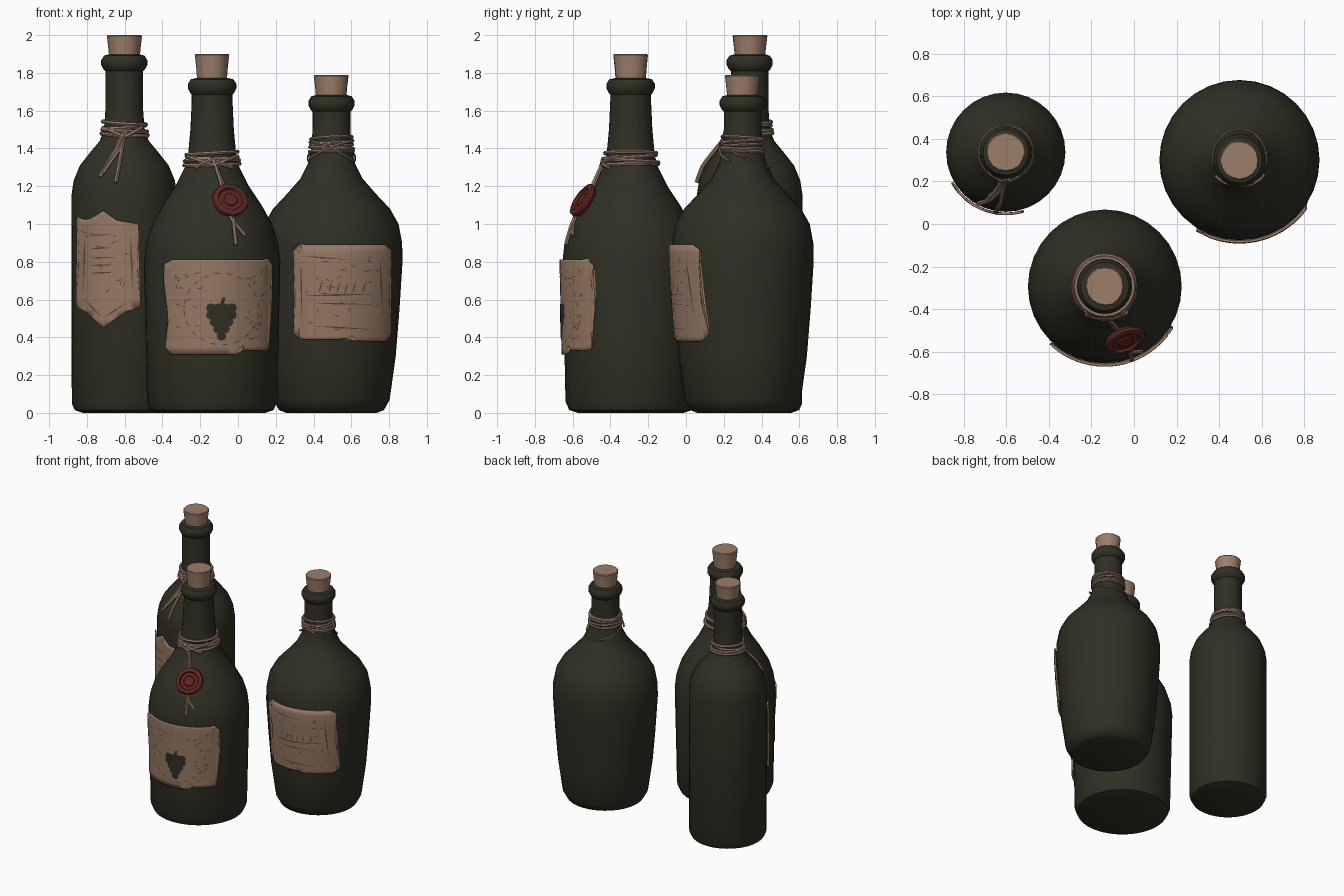
import bpy, bmesh, math, random
from mathutils import Vector

rng = random.Random(4)
if "Cube" in bpy.data.objects:
    bpy.data.objects.remove(bpy.data.objects["Cube"])


def material(name, rgb):
    m = bpy.data.materials.new(name)
    m.use_nodes = True
    m.diffuse_color = (*rgb, 1)
    bsdf = m.node_tree.nodes["Principled BSDF"]
    bsdf.inputs["Base Color"].default_value = (*rgb, 1)
    bsdf.inputs["Roughness"].default_value = 0.7
    return m


GLASS = material("dark green glass", (0.028, 0.029, 0.018))
CORK = material("cork tan", (0.33, 0.21, 0.14))
PAPER = material("aged paper", (0.30, 0.19, 0.125))
TWINE = material("twine", (0.29, 0.195, 0.135))
WAX = material("red wax", (0.115, 0.02, 0.015))
INK = material("faded ink", (0.09, 0.058, 0.038))


def activate(obj):
    bpy.ops.object.select_all(action="DESELECT")
    obj.select_set(True)
    bpy.context.view_layer.objects.active = obj


def finish(name, bm, mat, angle=40):
    me = bpy.data.meshes.new(name)
    bm.to_mesh(me)
    bm.free()
    obj = bpy.data.objects.new(name, me)
    bpy.context.collection.objects.link(obj)
    me.materials.append(mat)
    activate(obj)
    bpy.ops.object.shade_smooth_by_angle(angle=math.radians(angle))
    return obj


def lathe(name, profile, sides, mat, wobble=0.0):
    """Closed solid turned round z from (radius, height) pairs, bottom first."""
    bm = bmesh.new()
    lump = [1 + rng.uniform(-wobble, wobble) for _ in range(sides)]
    rings = [[bm.verts.new((r * lump[i] * math.cos(math.tau * i / sides),
                            r * lump[i] * math.sin(math.tau * i / sides), z))
              for i in range(sides)] for r, z in profile]
    for a, b in zip(rings, rings[1:]):
        for i in range(sides):
            j = (i + 1) % sides
            bm.faces.new((a[i], a[j], b[j], b[i]))
    bm.faces.new(rings[0][::-1])
    bm.faces.new(rings[-1])
    return finish(name, bm, mat)


class Bottle:
    """Turned bottle with rolled lip and cork; also maps points to its skin."""

    def __init__(self, name, x, y, body, lip_z, lip_r, cork_top):
        self.name, self.x, self.y, self.body = name, x, y, body
        neck = body[-1][0]
        lip = [(neck, lip_z - .045), (lip_r - .012, lip_z - .036), (lip_r, lip_z - .012),
               (lip_r, lip_z + .012), (lip_r - .015, lip_z + .036), (.085, lip_z + .042)]
        glass = lathe(name + "_glass", body + lip, 32, GLASS)
        cork = lathe(name + "_cork", [(.078, lip_z), (.084, (lip_z + cork_top) / 2),
                                      (.092, cork_top - .006), (.087, cork_top)], 16, CORK, .025)
        for o in (glass, cork):
            o.location = (x, y, 0)

    def radius(self, z):
        for (r0, z0), (r1, z1) in zip(self.body, self.body[1:]):
            if z0 <= z <= z1:
                return r0 + (r1 - r0) * (z - z0) / max(z1 - z0, 1e-6)
        return self.body[-1][0]

    def polar(self, a, z, off):
        r = self.radius(z) + off
        return Vector((self.x + r * math.sin(a), self.y - r * math.cos(a), z))

    def skin(self, x, z, off):
        s = (x - self.x) / self.radius(z)
        return self.polar(math.asin(max(-.98, min(.98, s))), z, off)


def plate(name, bottle, outlines, mat, off, thick=0.0):
    """Front outlines (x, z), sliced finely and wrapped round the bottle."""
    bm = bmesh.new()
    for pts in outlines:
        bm.faces.new([bm.verts.new((x, 0, z)) for x, z in pts])
    bmesh.ops.triangulate(bm, faces=bm.faces[:])
    for i in range(-32, 34):
        for co, no in (((i * .03, 0, 0), (1, 0, 0)), ((0, 0, i * .05), (0, 0, 1))):
            bmesh.ops.bisect_plane(bm, geom=bm.verts[:] + bm.edges[:] + bm.faces[:],
                                   plane_co=co, plane_no=no)
    for v in bm.verts:
        v.co = bottle.skin(v.co.x, v.co.z, off)
    bm.normal_update()
    for f in bm.faces:
        if f.normal.y > 0:
            f.normal_flip()
    obj = finish(name, bm, mat)
    if thick:
        mod = obj.modifiers.new("thickness", "SOLIDIFY")
        mod.thickness, mod.offset = thick, 1
    return obj


def stroke(x0, z0, x1, z1, w=.004):
    """Needle-shaped pen mark."""
    d = Vector((x1 - x0, z1 - z0))
    n = Vector((-d.y, d.x)).normalized() * w
    mx, mz = x0 + d.x * .4, z0 + d.y * .4
    return [(x0, z0), (mx + n.x, mz + n.y), (x1, z1), (mx - n.x, mz - n.y)]


def scratches(x0, x1, z0, z1, count, length=.05):
    out = []
    for _ in range(count):
        x, z = rng.uniform(x0, x1), rng.uniform(z0, z1)
        a = rng.choice((.15, .5, 1.2, 2.6)) + rng.uniform(-.2, .2)
        l = rng.uniform(.4, 1) * length
        out.append(stroke(x, z, x + l * math.cos(a), z + l * math.sin(a), .003))
    return out


def tube(name, paths, depth, closed=False):
    cu = bpy.data.curves.new(name, "CURVE")
    cu.dimensions = "3D"
    cu.bevel_depth, cu.bevel_resolution, cu.use_fill_caps = depth, 1, True
    for pts in paths:
        sp = cu.splines.new("POLY")
        sp.points.add(len(pts) - 1)
        for p, co in zip(sp.points, pts):
            p.co = (*co, 1)
        sp.use_cyclic_u = closed
    obj = bpy.data.objects.new(name, cu)
    bpy.context.collection.objects.link(obj)
    cu.materials.append(TWINE)
    activate(obj)
    bpy.ops.object.convert(target="MESH")
    bpy.ops.object.shade_smooth_by_angle(angle=math.radians(50))


def wraps(bottle, z0, z1, count, depth=.011):
    """Slightly tilted loops of twine round the neck."""
    loops = []
    for k in range(count):
        z, ph, tilt = z0 + (z1 - z0) * k / (count - 1), rng.uniform(0, 6), rng.uniform(.003, .012)
        loops.append([bottle.polar(math.tau * i / 24, z + tilt * math.sin(math.tau * i / 24 + ph),
                                   .006 + .003 * (k % 2)) for i in range(24)])
    tube(bottle.name + "_twine_wraps", loops, depth, True)


def tails(bottle, paths, depth, off=.014):
    """Loose twine ends lying on the glass, given as front (x, z) paths."""
    out = []
    for p in paths:
        pts = [(a[0] + (b[0] - a[0]) * t / 5, a[1] + (b[1] - a[1]) * t / 5)
               for a, b in zip(p, p[1:]) for t in range(5)] + [p[-1]]
        out.append([bottle.skin(x, z, off) for x, z in pts])
    tube(bottle.name + "_twine_ends", out, depth)


# Bottles
tall = Bottle("tall_bottle", -.602, .337, [(.22, 0), (.262, .015), (.278, .05), (.28, 1.15), (.268, 1.23),
              (.235, 1.31), (.18, 1.38), (.13, 1.44), (.108, 1.5), (.1, 1.6)], 1.855, .122, 2.0)
front = Bottle("front_bottle", -.137, -.293, [(.28, 0), (.325, .015), (.345, .06), (.352, .4), (.361, .8),
               (.35, .9), (.318, 1.0), (.262, 1.1), (.195, 1.2), (.145, 1.3), (.128, 1.36),
               (.115, 1.5), (.108, 1.65)], 1.73, .128, 1.9)
wide = Bottle("wide_bottle", .495, .3, [(.24, 0), (.278, .015), (.308, .07), (.34, .3), (.36, .55), (.376, .8),
              (.374, .9), (.355, 1.0), (.31, 1.08), (.235, 1.16), (.165, 1.24), (.125, 1.32),
              (.107, 1.4), (.1, 1.5)], 1.64, .122, 1.79)

# Paper labels
plate("tall_label", tall, [[(-.84, 1.03), (-.78, 1.02), (-.71, 1.07), (-.64, 1.02), (-.53, 1.0), (-.535, .75),
      (-.52, .56), (-.6, .53), (-.71, .45), (-.79, .53), (-.845, .56), (-.83, .8)]], PAPER, .004, .012)
plate("front_label", front, [[(-.38, .79), (-.34, .81), (.15, .81), (.17, .78), (.16, .68), (.17, .6),
      (.15, .33), (.03, .33), (.02, .36), (-.02, .31), (-.35, .31), (-.375, .35), (-.36, .5),
      (-.385, .7)]], PAPER, .004, .012)
plate("wide_label", wide, [[(.3, .86), (.33, .89), (.77, .89), (.8, .86), (.79, .6), (.8, .42), (.77, .38),
      (.63, .38), (.6, .41), (.57, .39), (.33, .39), (.3, .42), (.31, .6)]], PAPER, .004, .012)

# Worn ink marks on the labels
marks = [stroke(-.78, z, -.66 + i * .005, z + .004, .004) for i, z in enumerate((.94, .87, .82, .78, .74))]
marks += [stroke(-.8, .95, -.805, .62), stroke(-.57, .93, -.56, .62),
          stroke(-.8, .6, -.71, .5), stroke(-.71, .5, -.58, .59)]
plate("tall_label_ink", tall, marks + scratches(-.8, -.6, .6, .96, 14), INK, .0175)

marks = []
for i in range(20):
    a, b = math.tau * i / 20, math.tau * (i + .75) / 20
    marks.append(stroke(-.09 + .19 * math.cos(a), .55 + .19 * math.sin(a),
                        -.09 + .19 * math.cos(b), .55 + .19 * math.sin(b), .003))
marks += scratches(-.34, -.2, .36, .74, 14) + scratches(.04, .11, .38, .74, 16)
plate("front_label_ink", front, marks, INK, .0175)

marks = [stroke(.36, .62, .74, .63, .005), stroke(.4, .58, .7, .575), stroke(.34, .83, .6, .81),
         stroke(.74, .82, .755, .5), stroke(.34, .8, .345, .5), stroke(.4, .46, .72, .44)]
marks += [stroke(x, .63, x + .02, .68 + .03 * rng.random(), .004) for x in (.43, .48, .52, .56, .6, .65)]
plate("wide_label_ink", wide, marks + scratches(.34, .72, .43, .82, 24), INK, .0175)

# Grape bunch motif
berries = []
for row, count in enumerate((4, 4, 3, 2, 1)):
    for k in range(count):
        cx, cz = -.09 + (k - (count - 1) / 2) * .035, .555 - row * .037
        berries.append([(cx + .025 * math.cos(math.tau * i / 8), cz + .025 * math.sin(math.tau * i / 8))
                        for i in range(8)])
berries.append([(-.1, .57), (-.08, .57), (-.07, .61), (-.085, .61)])
plate("grape_motif", front, berries, GLASS, .019)

# Twine
wraps(tall, 1.475, 1.535, 4)
wraps(front, 1.315, 1.375, 4)
wraps(wide, 1.385, 1.455, 5, .009)
tails(tall, [[(-.6, 1.5), (-.64, 1.4), (-.725, 1.25)], [(-.59, 1.5), (-.63, 1.39), (-.71, 1.27)],
             [(-.6, 1.49), (-.62, 1.36), (-.645, 1.22)], [(-.68, 1.5), (-.6, 1.46), (-.52, 1.51)]], .011)
tails(front, [[(-.14, 1.35), (-.1, 1.26), (-.07, 1.17), (-.03, 1.03), (-.015, .89)],
              [(-.13, 1.34), (-.1, 1.24), (-.04, 1.03), (.03, .94)],
              [(-.24, 1.35), (-.13, 1.31), (-.02, 1.36)], [(-.22, 1.3), (-.14, 1.34), (-.04, 1.3)]], .011)
tails(wide, [[(.49, 1.43), (.44, 1.38), (.395, 1.345)], [(.47, 1.43), (.53, 1.38), (.6, 1.335)],
             [(.4, 1.44), (.49, 1.41), (.59, 1.44)]], .007)
sag = [wide.polar(a, 1.355 + .06 * math.cos(a), .009) for a in (math.tau * i / 24 for i in range(24))]
tube("wide_bottle_loose_loop", [sag], .005, True)

# Wax seal lying on the shoulder
seal = lathe("wax_seal", [(.088, -.012), (.098, .006), (.094, .02), (.08, .027), (.068, .025), (.062, .014),
                          (.04, .014), (.034, .021), (.012, .022)], 20, WAX, .045)
centre = front.skin(-.05, 1.12, .016)
out = Vector((centre.x - front.x, centre.y - front.y, 0)).normalized()
seal.location = centre
seal.rotation_euler = (out + Vector((0, 0, .62))).to_track_quat("Z", "Y").to_euler()
